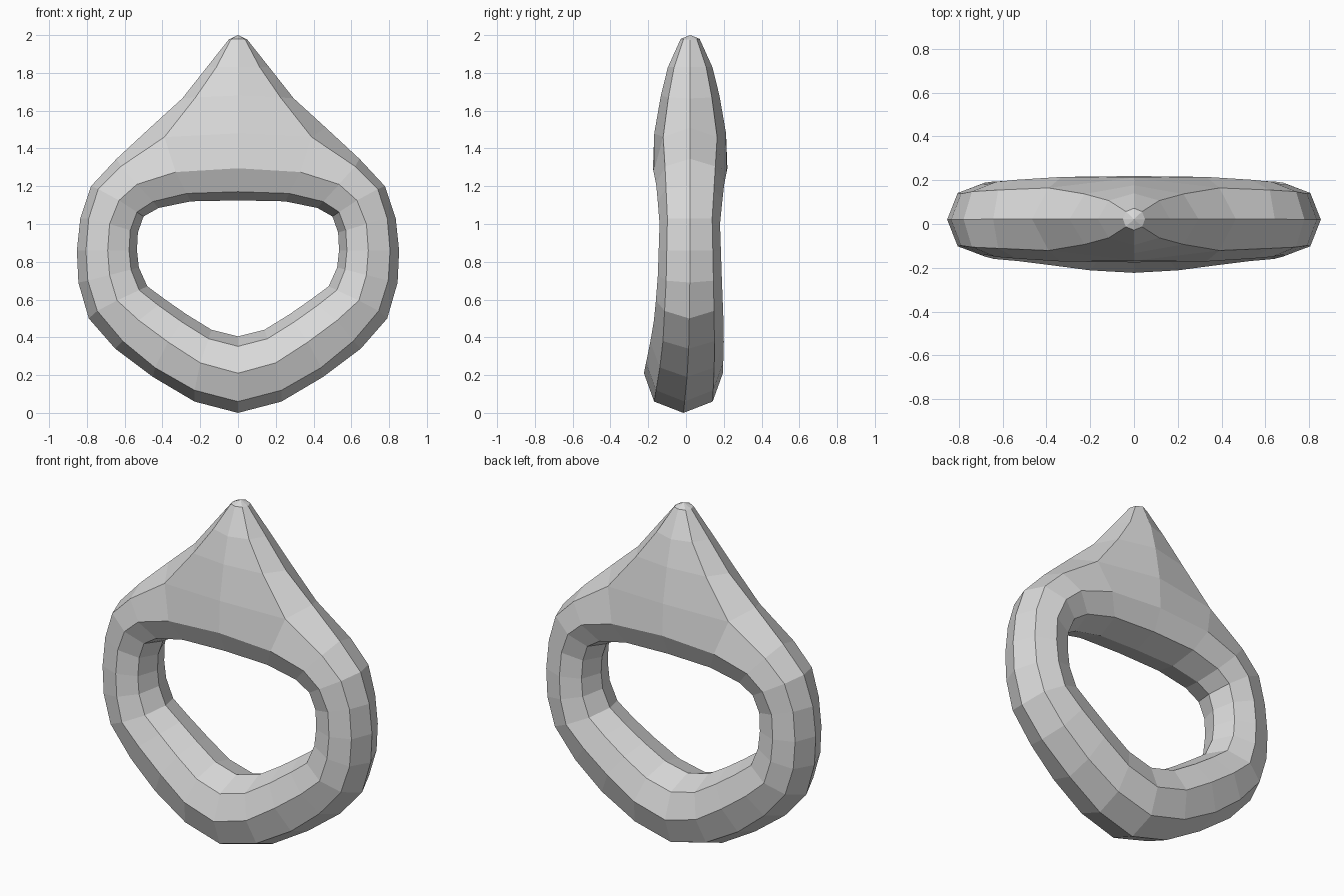
import bpy
import bmesh

cube = bpy.data.objects.get("Cube")
if cube:
    bpy.data.objects.remove(cube, do_unlink=True)

grey = bpy.data.materials.new("plain grey")
grey.use_nodes = True
colour = (0.7, 0.7, 0.7, 1)
grey.diffuse_color = colour
grey.node_tree.nodes["Principled BSDF"].inputs["Base Color"].default_value = colour

# Half outlines (x, z) of the ring, running from the bottom up to the crown
outer = [(0, 0), (.23, .06), (.45, .19), (.65, .34), (.79, .5), (.845, .69),
         (.853, .86), (.835, 1.03), (.778, 1.2), (.643, 1.345), (.465, 1.51)]
shoulder = [(0, .06), (.23, .12), (.44, .24), (.61, .38), (.745, .54), (.795, .7),
            (.805, .86), (.79, 1.03), (.74, 1.185), (.62, 1.305), (.39, 1.46)]
crest = [(0, .21), (.2, .265), (.37, .375), (.525, .49), (.64, .595), (.68, .73),
         (.69, .86), (.68, 1), (.63, 1.125), (.535, 1.21), (.33, 1.275), (0, 1.295)]
inner = [(0, .405), (.14, .44), (.27, .52), (.385, .6), (.48, .67), (.525, .77),
         (.535, .86), (.53, .955), (.5, 1.04), (.42, 1.085), (.25, 1.12), (0, 1.125)]

# Crown rows: outer edge, shoulder, centre height, shoulder and centre half depths
crown = [((.295, 1.665), (.225, 1.67), 1.68, .115, .155),
         ((.165, 1.83), (.115, 1.83), 1.83, .085, .118),
         ((.05, 1.975), (.037, 1.978), 1.98, .035, .05)]

# Depth of the ring by height: (height, middle, half depth)
depths = [(.2, -.015, .21), (.37, .005, .195), (.5, .015, .183), (.7, .02, .17),
          (1, .02, .16), (1.2, .022, .178), (1.3, .022, .198)]
MIDDLE = .022
SHOULDER_RATIO = .74


def depth_at(z):
    for (z0, m0, h0), (z1, m1, h1) in zip(depths, depths[1:]):
        if z <= z1:
            t = max(0, (z - z0) / (z1 - z0))
            return m0 + t * (m1 - m0), h0 + t * (h1 - h0)
    return depths[-1][1:]


bm = bmesh.new()


def point(xz, y):
    return bm.verts.new((xz[0], y, xz[1]))


def bridge(first, second):
    """Join two open strips of vertices with quads."""
    for i in range(len(first) - 1):
        bm.faces.new((first[i], first[i + 1], second[i + 1], second[i]))


# Eight-sided cross-sections of the ring
sections = []
for k, rim in enumerate(crest):
    mid, half = depth_at(rim[1])
    near = half * SHOULDER_RATIO
    bore = inner[k]
    lip = tuple(b + .27 * (r - b) for b, r in zip(bore, rim))
    inside = [point(rim, mid - half), point(lip, mid - near), point(bore, mid),
              point(lip, mid + near), point(rim, mid + half)]
    outside = []
    if k < len(outer):
        outside = [point(shoulder[k], mid + near), point(outer[k], mid),
                   point(shoulder[k], mid - near)]
    sections.append((inside, outside))

for (in_a, out_a), (in_b, out_b) in zip(sections, sections[1:]):
    if out_b:
        bridge(in_a + out_a + in_a[:1], in_b + out_b + in_b[:1])
    else:
        bridge(in_a, in_b)

# Pointed crown, continuing the outer side of the last section
last_inside, last_outside = sections[-2]
top_inside = sections[-1][0]
back_centre = point((0, 1.48), MIDDLE + .19)
front_centre = point((0, 1.48), MIDDLE - .19)
row = [back_centre] + last_outside + [front_centre]
bm.faces.new((last_inside[0], top_inside[0], front_centre, last_outside[2]))
bm.faces.new((last_inside[4], top_inside[4], back_centre, last_outside[0]))

for edge, side, height, near, half in crown:
    following = [point((0, height), MIDDLE + half), point(side, MIDDLE + near),
                 point(edge, MIDDLE), point(side, MIDDLE - near),
                 point((0, height), MIDDLE - half)]
    bridge(row, following)
    row = following

# Blunt tip
tip = point((0, 2), MIDDLE)
for a, b in zip(row, row[1:]):
    bm.faces.new((a, b, tip))

# Mirror the half and close the seam
bmesh.ops.mirror(bm, geom=bm.verts[:] + bm.edges[:] + bm.faces[:],
                 axis='X', merge_dist=.001)
bmesh.ops.remove_doubles(bm, verts=bm.verts[:], dist=.001)
bmesh.ops.recalc_face_normals(bm, faces=bm.faces[:])

mesh = bpy.data.meshes.new("pointed_ring")
bm.to_mesh(mesh)
bm.free()
mesh.materials.append(grey)
ring = bpy.data.objects.new("pointed_ring", mesh)
bpy.context.collection.objects.link(ring)
